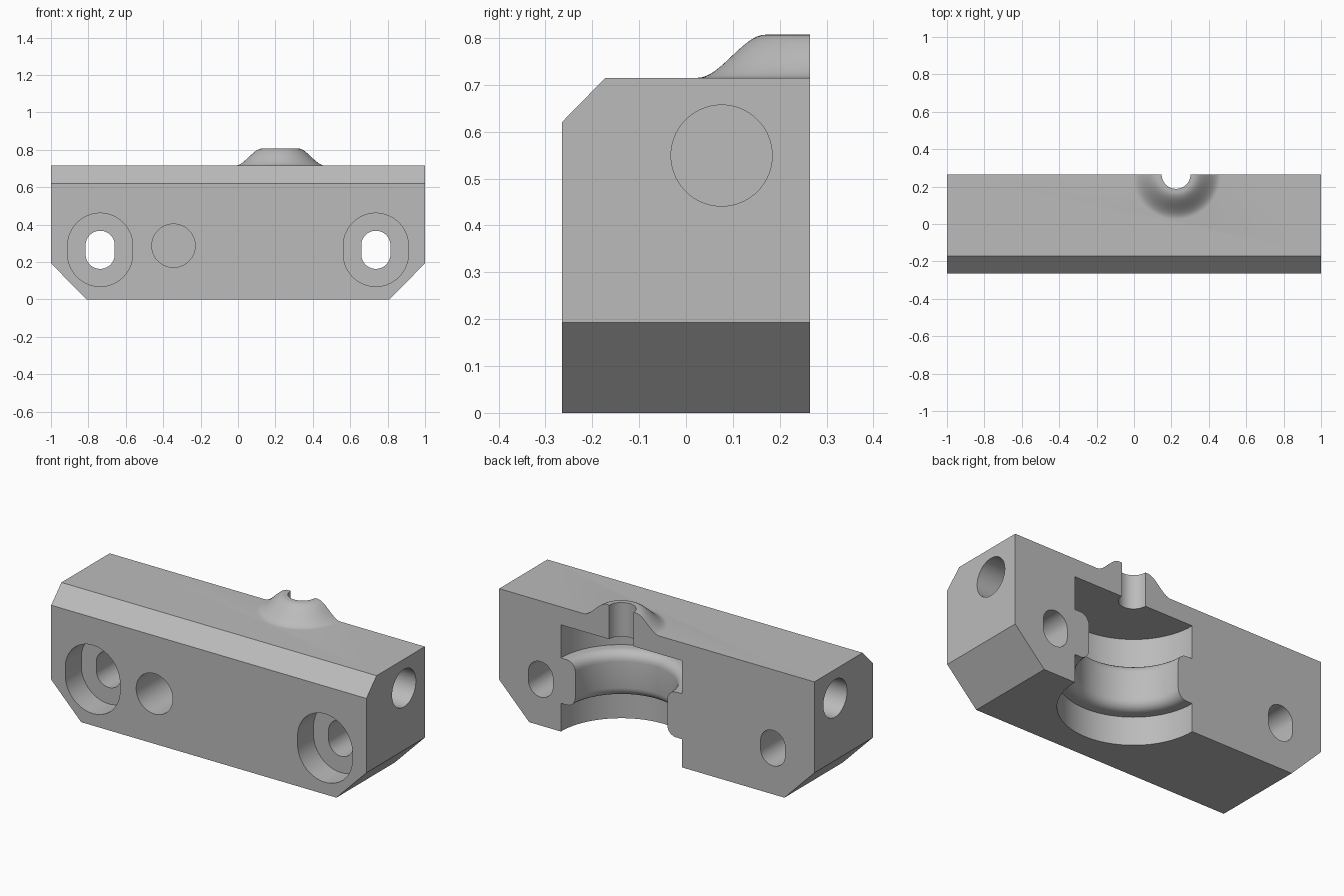
import bpy, bmesh, math
from mathutils import Matrix, Vector

cube = bpy.data.objects.get("Cube")
if cube:
    bpy.data.objects.remove(cube)

W, D, H = 1.0, 0.265, 0.715          # half width, half depth, body height
AXIS = Vector((0.225, D, 0))         # axis of the turned features

grey = bpy.data.materials.new("plain grey")
grey.use_nodes = True
colour = (0.5, 0.5, 0.5, 1)
grey.diffuse_color = colour
grey.node_tree.nodes["Principled BSDF"].inputs["Base Color"].default_value = colour


def to_object(name, bm):
    bmesh.ops.recalc_face_normals(bm, faces=bm.faces)
    mesh = bpy.data.meshes.new(name)
    bm.to_mesh(mesh)
    bm.free()
    mesh.materials.append(grey)
    ob = bpy.data.objects.new(name, mesh)
    bpy.context.collection.objects.link(ob)
    return ob


def prism(name, outline, vec, matrix=Matrix()):
    """Extrude an outline of 3D points along vec."""
    bm = bmesh.new()
    face = bm.faces.new([bm.verts.new(p) for p in outline])
    new = bmesh.ops.extrude_face_region(bm, geom=[face])["geom"]
    bmesh.ops.translate(bm, vec=vec, verts=[g for g in new if isinstance(g, bmesh.types.BMVert)])
    bm.transform(matrix)
    return to_object(name, bm)


def stadium(r, stretch, n=48):
    """Round outline, stretched along its second coordinate."""
    pts = []
    for i in range(n):
        a = 2 * math.pi * (i + 0.5) / n
        pts.append((r * math.cos(a), r * math.sin(a) + math.copysign(stretch, math.sin(a))))
    return pts


def lathe(name, profile, n=96):
    """Turn a profile of (radius, z), starting and ending on the axis."""
    bm = bmesh.new()
    rings = []
    for r, z in profile:
        if r == 0:
            rings.append([bm.verts.new((AXIS.x, AXIS.y, z))] * n)
        else:
            angles = [2 * math.pi * (i + 0.5) / n for i in range(n)]
            rings.append([bm.verts.new((AXIS.x + r * math.cos(a), AXIS.y + r * math.sin(a), z))
                          for a in angles])
    for a, b in zip(rings, rings[1:]):
        for i in range(n):
            j = (i + 1) % n
            bm.faces.new(list(dict.fromkeys((a[i], a[j], b[j], b[i]))))
    return to_object(name, bm)


def corner(r, z, radius, start):
    """Quarter arc of the rounded neck, as (radius, z) points."""
    return [(r + radius * math.cos(math.radians(start - 15 * i)),
             z + radius * math.sin(math.radians(start - 15 * i))) for i in range(7)]


# Body with chamfered lower corners
front = [(-W, 0.193), (-0.81, 0), (0.81, 0), (W, 0.193), (W, H), (-W, H)]
body = prism("clamp_block", [(x, -D, z) for x, z in front], (0, 2 * D, 0))

# Flared boss on the top
steps = [i / 16 for i in range(17)]
flare = [(0.24 - 0.145 * t, H + 0.092 * t * t * (3 - 2 * t)) for t in steps]
boss = lathe("boss", [(0, 0.66), (0.24, 0.66)] + flare + [(0, 0.807)])

# Front top chamfer and the flat back
cutters = [prism("chamfer_cutter",
                 [(-2, -0.172, H), (-2, -0.072, H + 0.1), (-2, -D - 0.1, H + 0.1),
                  (-2, -D - 0.1, 0.52), (-2, -D, 0.62)], (4, 0, 0)),
           prism("back_cutter", [(-2, D, -1), (2, D, -1), (2, D, 2), (-2, D, 2)], (0, 1, 0))]

# Turned pocket with a rounded neck, and the bore through the boss
WIDE, NECK, ROUND = 0.384, 0.292, 0.055
pocket = [(0, -0.1), (WIDE, -0.1), (WIDE, 0.162)]
pocket += corner(NECK + ROUND, 0.162 + ROUND, ROUND, 270)
pocket += corner(NECK + ROUND, 0.422 - ROUND, ROUND, 180)
pocket += [(WIDE, 0.422), (WIDE, 0.612), (0.077, 0.612), (0.077, 1), (0, 1)]
cutters.append(lathe("pocket_cutter", pocket))


def front_hole(name, x, z, r, stretch, depth):
    outline = [(x + u, -D - 0.1, z + v) for u, v in stadium(r, stretch)]
    cutters.append(prism(name, outline, (0, depth + 0.1, 0)))


# Counterbored slots, blind front hole and blind end holes
for side in (-1, 1):
    front_hole("slot_cutter", side * 0.737, 0.265, 0.078, 0.024, 1)
    front_hole("counterbore_cutter", side * 0.737, 0.265, 0.174, 0.022, 0.145)
    outline = [(side * 1.1, 0.076 + u, 0.549 + v) for u, v in stadium(0.108, 0)]
    cutters.append(prism("end_hole_cutter", outline, (-side * 0.45, 0, 0)))
front_hole("front_hole_cutter", -0.345, 0.287, 0.116, 0, 0.36)

# Combine everything into the body
for tool, operation in [(boss, "UNION")] + [(c, "DIFFERENCE") for c in cutters]:
    mod = body.modifiers.new(tool.name, "BOOLEAN")
    mod.operation = operation
    mod.solver = "EXACT"
    mod.object = tool
    tool.hide_render = True

bpy.context.view_layer.update()
shape = bpy.data.meshes.new_from_object(
    body.evaluated_get(bpy.context.evaluated_depsgraph_get()))
body.modifiers.clear()
body.data = shape
shape.materials.clear()
shape.materials.append(grey)
for tool in [boss] + cutters:
    bpy.data.objects.remove(tool)

# Smooth the round surfaces, keep the machined edges sharp
bpy.ops.object.select_all(action="DESELECT")
body.select_set(True)
bpy.context.view_layer.objects.active = body
bpy.ops.object.shade_smooth_by_angle(angle=math.radians(28))
